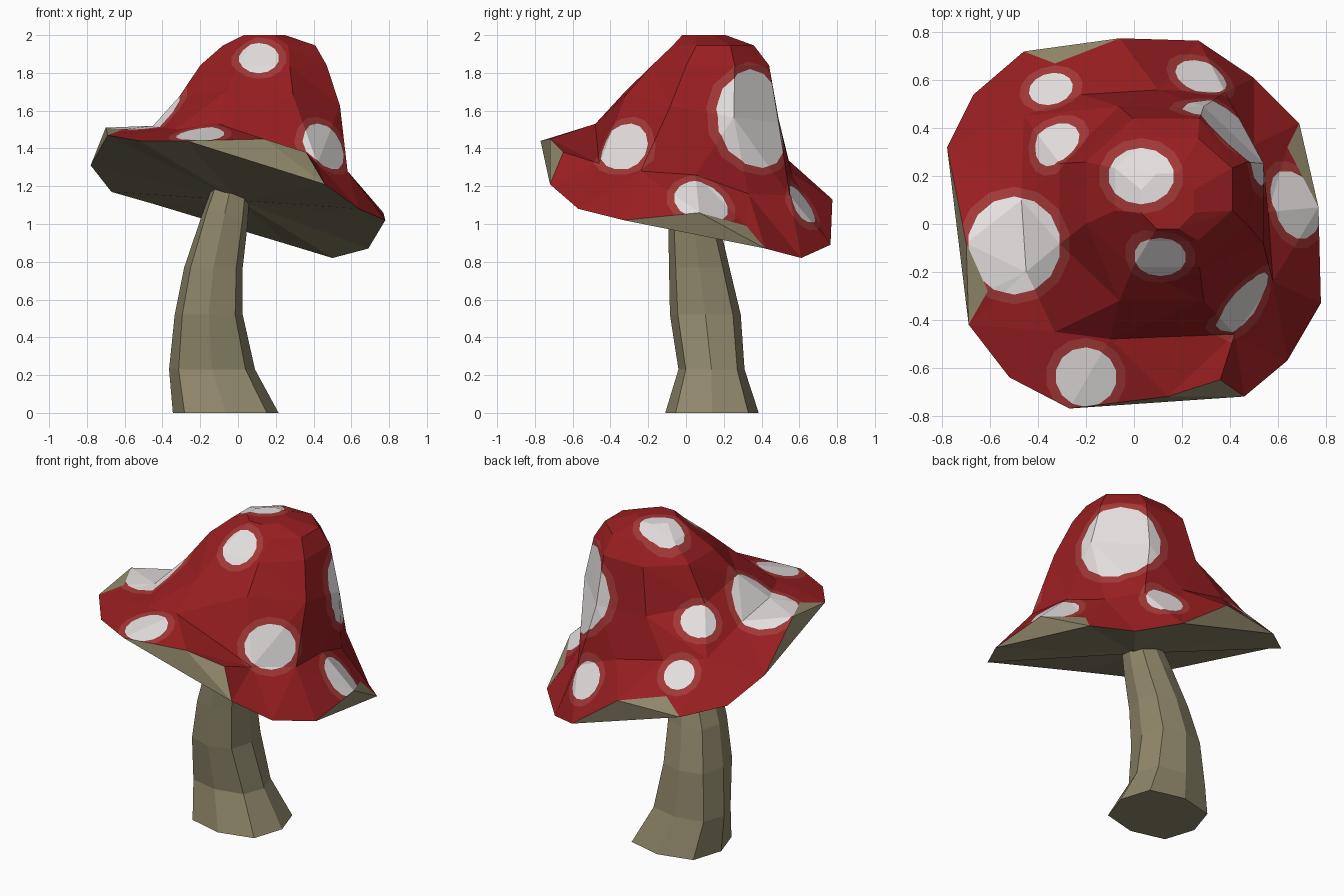
import bpy, bmesh, math
from mathutils import Vector

if "Cube" in bpy.data.objects:
    bpy.data.objects.remove(bpy.data.objects["Cube"])


def material(name, rgb):
    lin = [((c / 255 + 0.055) / 1.055) ** 2.4 for c in rgb]
    m = bpy.data.materials.new(name)
    m.diffuse_color = (*lin, 1)
    m.use_nodes = True
    m.node_tree.nodes["Principled BSDF"].inputs["Base Color"].default_value = m.diffuse_color
    return m


RED = material("cap red", (152, 30, 33))
HALO = material("spot halo", (162, 56, 55))
WHITE = material("spot white", (228, 224, 223))
OLIVE = material("stem olive", (144, 136, 107))


def finish(bm, name, mats):
    me = bpy.data.meshes.new(name)
    bm.to_mesh(me)
    bm.free()
    for m in mats:
        me.materials.append(m)
    ob = bpy.data.objects.new(name, me)
    bpy.context.collection.objects.link(ob)


TAU = 2 * math.pi


def octagon(x0, x1, y0, y1, z, sx=0, sy=0, phase=0, diagonal=1):
    """Eight-sided ring, tilted by slopes sx and sy; phase 1 puts flats on the limits."""
    cx, cy, rx, ry = (x0 + x1) / 2, (y0 + y1) / 2, (x1 - x0) / 2, (y1 - y0) / 2
    grow = 1 / math.cos(math.pi / 8) if phase else 1
    out = []
    for k in range(8):
        a = phase * math.pi / 8 + TAU * k / 8
        r = grow * (diagonal if k % 2 else 1)
        dx, dy = r * rx * math.cos(a), r * ry * math.sin(a)
        out.append((a, (cx + dx, cy + dy, z + sx * dx + sy * dy)))
    return out


def by_angle(pts):
    key = lambda p: (math.atan2(p[1], p[0]) + 0.35) % TAU - 0.35
    return sorted((key(p), p) for p in pts)


def zip_rings(bm, a, b):
    """Join a lower ring to an upper ring with triangles, by angle."""
    i = j = 0
    na, nb = len(a), len(b)
    mid = lambda r, k: (r[k % len(r)][0] + r[(k + 1) % len(r)][0]
                        + (TAU if k + 1 >= len(r) else 0)) / 2
    while i < na or j < nb:
        lo, up = a[i % na][1], b[j % nb][1]
        if j >= nb or (i < na and mid(a, i) <= mid(b, j)):
            i += 1
            bm.faces.new((lo, a[i % na][1], up))
        else:
            j += 1
            bm.faces.new((lo, b[j % nb][1], up))


# Cap outline: 16 rim points, plus four raised notches
rim = [(.77, .07, 1.06), (.69, .42, .87), (.50, .61, .82), (.27, .765, .89),
       (-.06, .775, 1.13), (-.46, .72, 1.11), (-.67, .54, 1.17), (-.78, .32, 1.31),
       (-.70, -.08, 1.51), (-.69, -.42, 1.47), (-.52, -.64, 1.44), (-.27, -.77, 1.44),
       (.14, -.72, 1.45), (.46, -.72, 1.21), (.64, -.57, 1.08), (.78, -.33, 1.02)]
notches = [(.64, .32, .99), (-.33, .67, 1.19), (-.61, -.28, 1.50), (.36, -.65, 1.38)]
crease = [(.56, .05, 1.26), (.50, .33, 1.16), (.38, .55, 1.15), (.1, .56, 1.27),
          (-.22, .54, 1.34), (-.46, .45, 1.38), (-.47, .1, 1.49), (-.45, -.2, 1.52),
          (-.33, -.45, 1.50), (-.1, -.48, 1.53), (.42, -.46, 1.32), (.58, -.24, 1.28)]
rings = [by_angle(rim + notches), by_angle(crease),
         octagon(-.31, .54, -.32, .49, 1.62, -.06, -.18, 1),
         octagon(-.20, .47, -.18, .44, 1.84, 0, 0, 1),
         octagon(-.08, .41, -.07, .36, 1.945, 0, 0, 1),
         octagon(.03, .25, -.02, .21, 2.0, 0, 0, 1)]
bm = bmesh.new()
rings = [[(t, bm.verts.new(p)) for t, p in r] for r in rings]
for lo, up in zip(rings, rings[1:]):
    zip_rings(bm, lo, up)
bm.faces.new([v for t, v in rings[-1]])
bm.normal_update()


def cut_ellipse(faces, centre, axis, rx, ry, index, sides=14):
    """Cut an ellipse into the faces along an axis and colour the inside."""
    axis = Vector(axis).normalized()
    side = (Vector((0, 0, 1)).cross(axis) if abs(axis.z) < .98 else Vector((1, 0, 0))).normalized()
    rise = axis.cross(side)
    c = Vector(centre)
    for k in range(sides):
        a = TAU * k / sides
        co = c + side * rx * math.cos(a) + rise * ry * math.sin(a)
        no = (side * math.cos(a) / rx + rise * math.sin(a) / ry).normalized()
        geom = set(faces)
        for f in faces:
            geom.update(f.edges)
            geom.update(f.verts)
        res = bmesh.ops.bisect_plane(bm, geom=list(geom), dist=1e-5, plane_co=co, plane_no=no)
        cand = {g for g in res["geom"] if isinstance(g, bmesh.types.BMFace)}
        cand |= {f for f in faces if f.is_valid}
        faces = [f for f in cand if (f.calc_center_median() - co).dot(no) < 0]
    for f in faces:
        f.material_index = index
    return faces


# Spots: centre, facing direction, half width, half height
spots = [((.03, .20, 1.97), (0, 0, 1), .135, .115),
         ((.11, -.14, 1.88), (0, -.75, .65), .105, .11),
         ((.46, -.33, 1.41), (.6, -.65, .5), .15, .13),
         ((-.20, -.64, 1.48), (0, -.2, 1), .125, .125),
         ((-.50, -.09, 1.52), (-.05, 0, 1), .19, .20),
         ((-.32, .33, 1.53), (-.7, .35, .6), .10, .10),
         ((-.35, .57, 1.30), (-.25, .5, .75), .09, .09),
         ((.28, .61, 1.10), (.2, .6, .7), .11, .11),
         ((.43, .38, 1.56), (.72, .68, .15), .23, .26),
         ((.66, .08, 1.10), (.7, 0, .7), .14, .14)]
for c, d, rx, ry in spots:
    n = Vector(d).normalized()
    near = [f for f in bm.faces if f.normal.dot(n) > .2
            and (f.calc_center_median() - Vector(c)).length < .7
            and min((v.co - Vector(c)).length for v in f.verts) < .6]
    inner = cut_ellipse(near, c, d, rx + .04, ry + .04, 1)
    cut_ellipse(inner, c, d, rx, ry, 2)
finish(bm, "cap", [RED, HALO, WHITE])

# Underside of the cap: shallow fan, with a folded flap at each raised rim point
bm = bmesh.new()
edge = [bm.verts.new(p) for p in rim]
hub = bm.verts.new((0, 0, 1.125))
outer = [v for k, v in enumerate(edge) if k % 4]
for k, v in enumerate(outer):
    bm.faces.new((hub, outer[(k + 1) % 12], v))
for k, notch in zip((0, 4, 8, 12), notches):
    bm.faces.new((edge[k - 1], edge[k + 1], edge[k]))
    bm.faces.new((edge[k], edge[k + 1], bm.verts.new(notch)))
finish(bm, "cap_underside", [OLIVE])

# Stem: eight-sided and squarish, bent and flaring at the foot
bm = bmesh.new()
levels = [(-.345, .215, -.11, .385, 0), (-.365, .09, -.04, .31, .23),
          (-.335, .025, -.085, .29, .52), (-.285, .025, -.09, .23, .77),
          (-.19, .05, -.095, .18, 1.02), (-.14, .06, -.09, .14, 1.16)]
prev = None
for x0, x1, y0, y1, z in levels:
    tilt = -.25 if z > 1 else 0
    cur = [bm.verts.new(p) for t, p in
           octagon(x0, x1, y0, y1, z, tilt, tilt, 0, 1.1)]
    if prev:
        for k in range(8):
            m = (k + 1) % 8
            bm.faces.new((prev[k], prev[m], cur[m], cur[k]))
    else:
        bm.faces.new(cur[::-1])
    prev = cur
finish(bm, "stem", [OLIVE])
